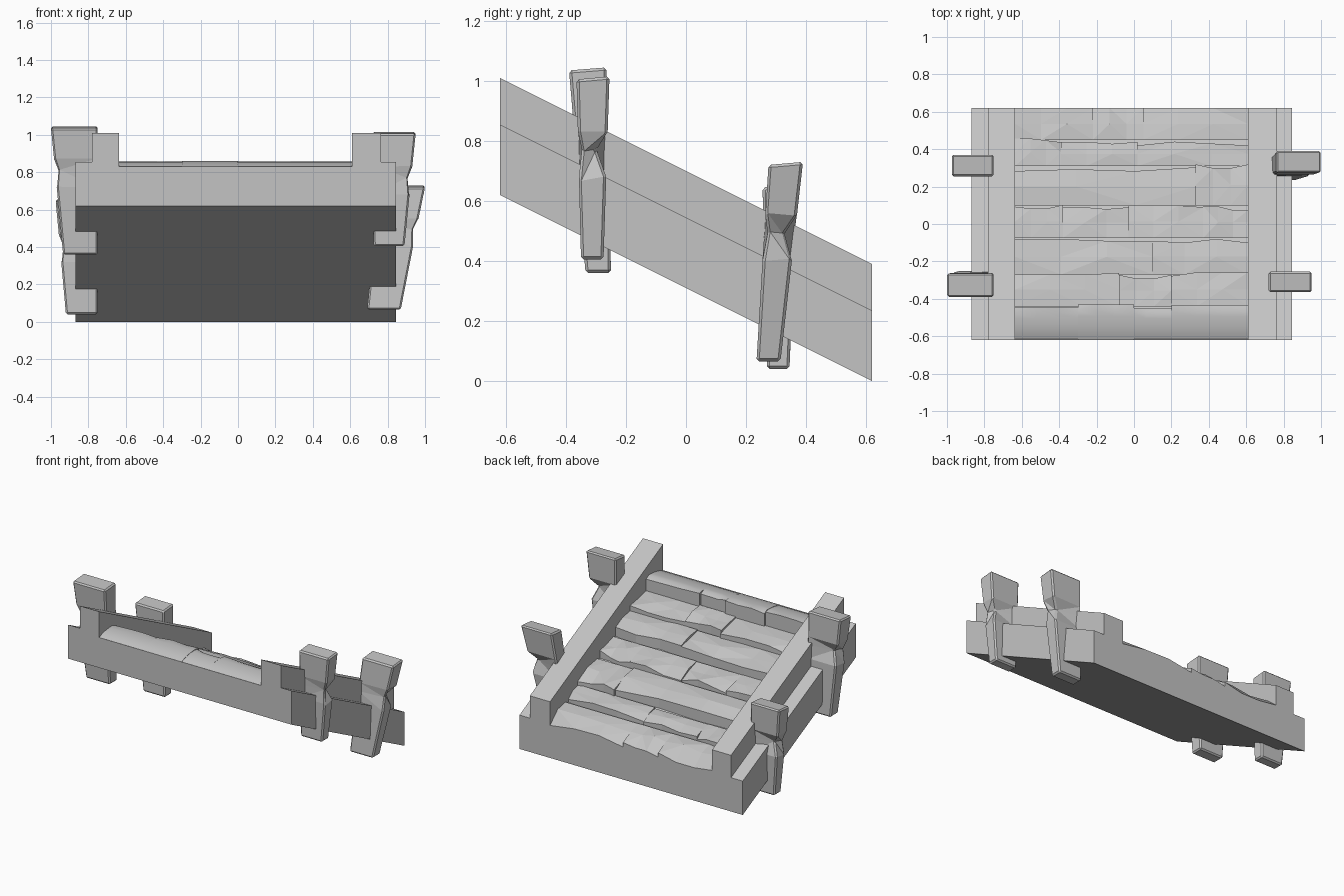
import bpy, bmesh, random
from mathutils import Vector

random.seed(4)
cube = bpy.data.objects.get("Cube")
if cube:
    bpy.data.objects.remove(cube, do_unlink=True)

stone_grey = bpy.data.materials.new("stone_grey")
stone_grey.use_nodes = True
colour = (0.55, 0.55, 0.55, 1)
stone_grey.diffuse_color = colour
stone_grey.node_tree.nodes["Principled BSDF"].inputs["Base Color"].default_value = colour

HALF = 0.62                      # half the run of the ramp
LEFT, RIGHT = -0.635, 0.61       # channel between the rails


def slope(y):
    """Height of the sloping underside."""
    return (HALF - y) * 0.5


def finish(bm, name):
    bmesh.ops.recalc_face_normals(bm, faces=bm.faces)
    mesh = bpy.data.meshes.new(name)
    bm.to_mesh(mesh)
    bm.free()
    mesh.materials.append(stone_grey)
    obj = bpy.data.objects.new(name, mesh)
    bpy.context.collection.objects.link(obj)
    return obj


def sheared_beam(name, x0, x1, low, high):
    """Box that follows the ramp from front to back."""
    bm = bmesh.new()
    bmesh.ops.create_cube(bm, size=1)
    for v in bm.verts:
        y = HALF if v.co.y > 0 else -HALF
        v.co = (x1 if v.co.x > 0 else x0, y,
                slope(y) + (high if v.co.z > 0 else low))
    return finish(bm, name)


def step_stone(name, x0, x1, y0, y1, first, last):
    """Rough faceted block with a worn nose on its lower side."""
    bm = bmesh.new()
    rows = 6 if first else 2
    bmesh.ops.create_grid(bm, x_segments=3, y_segments=rows, size=0.5)
    back = y1 if last else y1 + random.uniform(-0.012, 0.012)
    lift = random.uniform(-0.008, 0.008)
    for v in bm.verts:
        u, t = v.co.x + 0.5, v.co.y + 0.5
        y = y0 + (back - y0) * t
        z = slope(y0) + 0.235 - (y1 - y0) * 0.22 * t + lift
        if first:
            z = 0.858 - 0.03 * (1 - t) ** 3 + lift * 0.3
            if t > 0.9:
                z -= random.uniform(0, 0.02)
        elif t > 0.9:
            z -= random.choice((0, 0.004, 0.012, 0.03))
            if last:
                z = max(z - 0.03, 0.22)
            else:
                y -= random.choice((0, 0, 0.01, 0.02))
        elif t > 0.1:
            z += random.uniform(-0.01, 0.015)
        v.co = (x0 + (x1 - x0) * u, y, z)
    bmesh.ops.triangulate(bm, faces=bm.faces)
    # skirt down into the bed
    edges = [e for e in bm.edges if e.is_boundary]
    skirt = bmesh.ops.extrude_edge_only(bm, edges=edges)["geom"]
    for v in skirt:
        if isinstance(v, bmesh.types.BMVert):
            v.co.z = slope(v.co.y) + 0.1
    obj = finish(bm, name)
    if first:
        bpy.context.view_layer.objects.active = obj
        obj.select_set(True)
        bpy.ops.object.shade_smooth_by_angle(angle=0.6)
        obj.select_set(False)


def post(name, bottom, top, chip_at, side):
    """Tapered leaning post with a chipped outer edge; ends are x0, x1, y0, y1, z."""
    bm = bmesh.new()
    bmesh.ops.create_cube(bm, size=1)
    for v in bm.verts:
        end = top if v.co.z > 0 else bottom
        v.co = (end[1] if v.co.x > 0 else end[0],
                end[3] if v.co.y > 0 else end[2], end[4])
    mid = bottom[4] + (top[4] - bottom[4]) * chip_at
    for dz in (-0.09, 0, 0.06):
        bmesh.ops.bisect_plane(bm, geom=bm.verts[:] + bm.edges[:] + bm.faces[:],
                               plane_co=(0, 0, mid + dz), plane_no=(0, 0, 1))
    # chip both outer edges, one deeper than the other
    centre = sum((v.co for v in bm.verts), Vector()) / len(bm.verts)
    for v in bm.verts:
        if abs(v.co.z - mid) < 0.005 and (v.co.x - centre.x) * side > 0:
            deep = v.co.y > centre.y
            v.co.x -= side * (0.045 if deep else 0.015)
            v.co.y += -0.035 if deep else 0.012
    # uneven top
    for v in bm.verts:
        if abs(v.co.z - top[4]) < 0.001 and v.co.y < centre.y:
            v.co.z -= 0.01
    bmesh.ops.triangulate(bm, faces=[f for f in bm.faces if len(f.verts) > 3 and
                          any(abs(v.co.z - mid) < 0.005 for v in f.verts)])
    rims = [e for e in bm.edges if e.calc_face_angle(0) > 1.0]
    bmesh.ops.bevel(bm, geom=rims, offset=0.009, segments=1, affect='EDGES')
    finish(bm, name)


# ramp body with ledges and raised rails
sheared_beam("ramp_base", LEFT, RIGHT, 0, 0.21)
for name, inner, step, outer in (("right", LEFT, -0.78, -0.87),
                                 ("left", RIGHT, 0.765, 0.845)):
    sheared_beam(name + "_rail", min(inner, step), max(inner, step), 0, 0.39)
    sheared_beam(name + "_ledge", min(step, outer), max(step, outer), 0, 0.235)

# rows of step stones, front to back, with the joints in each row
joints = ((-0.3, 0, 0.2), (-0.08, 0.2), (0.1,), (-0.38, -0.03, 0.37),
          (0.33,), (-0.39, 0.02), (-0.22, 0.05))
edges_y = (-HALF, -0.44, -0.27, -0.075, 0.1, 0.31, 0.45, HALF)
for row, cuts in enumerate(joints):
    xs = (LEFT,) + cuts + (RIGHT,)
    for i in range(len(xs) - 1):
        step_stone(f"step_{row + 1}_stone_{i + 1}", xs[i], xs[i + 1],
                   edges_y[row], edges_y[row + 1], row == 0, row == 6)

# four leaning posts
post("front_right_post", (-0.935, -0.75, -0.335, -0.25, 0.36),
     (-1.0, -0.75, -0.39, -0.265, 1.045), 0.66, -1)
post("back_right_post", (-0.92, -0.75, 0.27, 0.345, 0.04),
     (-0.975, -0.75, 0.255, 0.37, 0.655), 0.6, -1)
post("front_left_post", (0.725, 0.89, -0.35, -0.275, 0.405),
     (0.72, 0.95, -0.365, -0.255, 1.015), 0.6, 1)
post("back_left_post", (0.69, 0.87, 0.235, 0.315, 0.065),
     (0.76, 1.0, 0.275, 0.39, 0.73), 0.64, 1)
